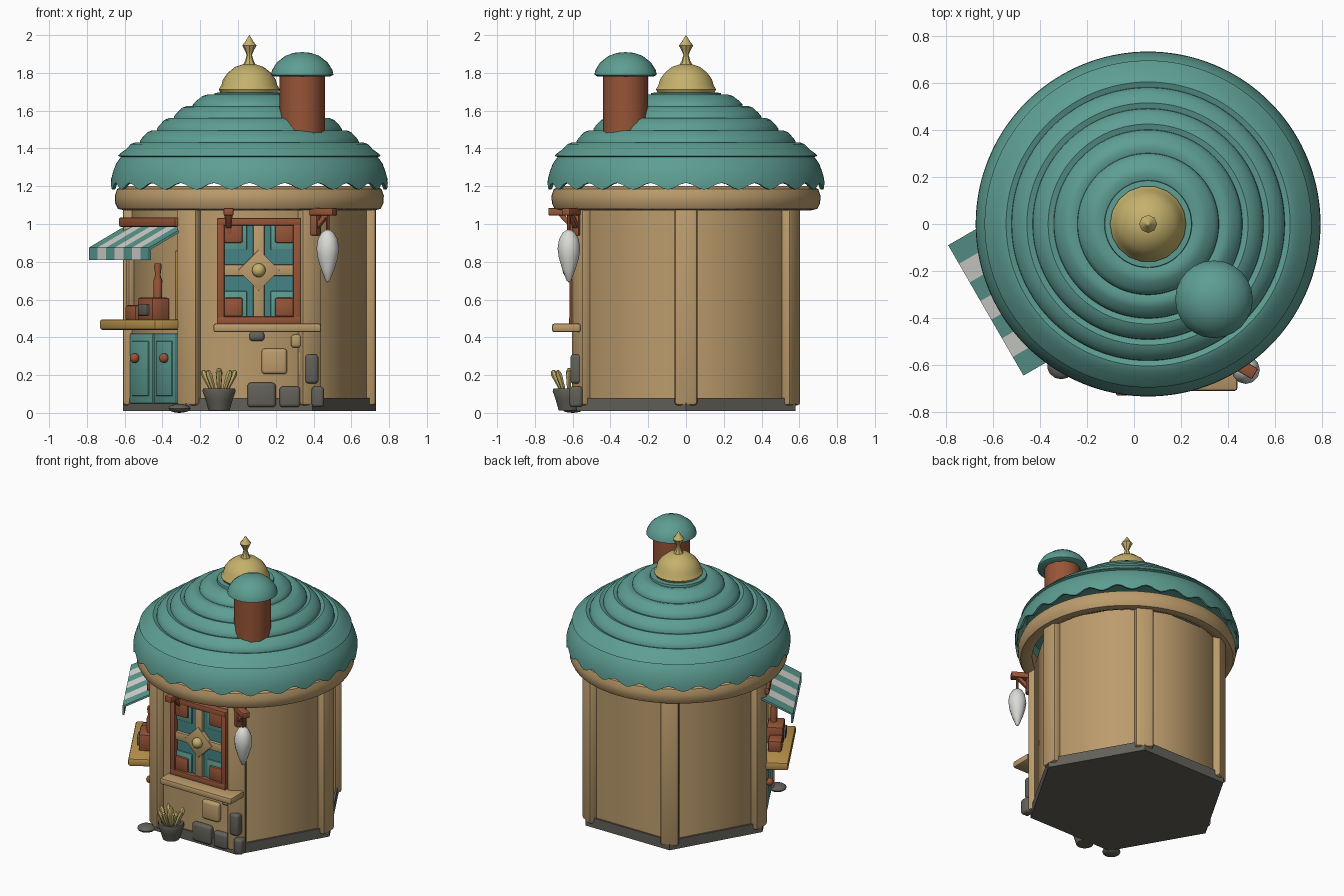
import bpy, bmesh, math
from mathutils import Matrix, Vector

if "Cube" in bpy.data.objects:
    bpy.data.objects.remove(bpy.data.objects["Cube"])

CX, APO = 0.06, 0.567          # building axis and wall distance


def mat(name, r, g, b):
    m = bpy.data.materials.new(name)
    m.diffuse_color = (r, g, b, 1)
    m.use_nodes = True
    m.node_tree.nodes["Principled BSDF"].inputs["Base Color"].default_value = m.diffuse_color
    return m


TEAL = mat("teal", .11, .34, .29)
DEEP = mat("deep_teal", .06, .23, .23)
TAN = mat("tan_plaster", .50, .33, .15)
BRICK = mat("red_brown", .31, .09, .038)
GOLD = mat("pale_gold", .56, .44, .15)
WOOD = mat("golden_wood", .50, .30, .075)
STONE = mat("grey_stone", .125, .118, .10)
WHITE = mat("off_white", .70, .70, .67)


def finish(name, bm, mats, M=Matrix()):
    bmesh.ops.recalc_face_normals(bm, faces=bm.faces)
    me = bpy.data.meshes.new(name)
    bm.transform(M)
    bm.to_mesh(me)
    bm.free()
    for m in mats:
        me.materials.append(m)
    ob = bpy.data.objects.new(name, me)
    bpy.context.collection.objects.link(ob)
    return ob


def frame(deg, dist=APO):
    # local x runs along the wall, local -y points outward
    a = math.radians(deg)
    return Matrix.Translation((CX + dist * math.cos(a), dist * math.sin(a), 0)) @ Matrix.Rotation(a + math.pi / 2, 4, 'Z')


FRONT, SHOP, SIDE = frame(270), frame(210), frame(330)


def box(name, m, F, u, d, z, bevel=.006, tilt=0, roll=0, seg=2):
    bm = bmesh.new()
    bmesh.ops.create_cube(bm, size=1)
    size = (u[1] - u[0], d[1] - d[0], z[1] - z[0])
    bm.transform(Matrix.Diagonal((*size, 1)))
    if bevel:
        bmesh.ops.bevel(bm, geom=bm.edges[:], offset=min(bevel, min(size) * .45), segments=seg,
                        profile=.5, affect='EDGES')
    c = Vector(((u[0] + u[1]) / 2, -(d[0] + d[1]) / 2, (z[0] + z[1]) / 2))
    L = Matrix.Translation(c) @ Matrix.Rotation(tilt, 4, 'X') @ Matrix.Rotation(roll, 4, 'Y')
    return finish(name, bm, [m], F @ L)


def lathe(name, m, prof, n, M, wave=None, closed=False):
    # prof is (radius, z); wave(point_index, angle) shifts z
    bm = bmesh.new()
    rings = []
    for i, (r, z) in enumerate(prof):
        if r < 1e-5:
            rings.append([bm.verts.new((0, 0, z))] * n)
            continue
        rings.append([bm.verts.new((r * math.cos(t), r * math.sin(t), z + (wave(i, t) if wave else 0)))
                      for t in (2 * math.pi * k / n for k in range(n))])
    pairs = list(zip(rings, rings[1:])) + ([(rings[-1], rings[0])] if closed else [])
    for A, B in pairs:
        for k in range(n):
            vs = list(dict.fromkeys((A[k], A[(k + 1) % n], B[(k + 1) % n], B[k])))
            bm.faces.new(vs)
    return finish(name, bm, [m], M)


def at(x, y, z=0):
    return Matrix.Translation((x, y, z))


def ball(name, m, F, u, d, z, r, sq=1):
    bm = bmesh.new()
    bmesh.ops.create_uvsphere(bm, u_segments=14, v_segments=8, radius=r)
    bm.transform(Matrix.Diagonal((1, 1, sq, 1)))
    return finish(name, bm, [m], F @ at(u, -d, z))


AXIS = at(CX, 0)

# hexagonal body, plinth and corner posts
lathe("plinth", STONE, [(0, .01), (.67, .01), (.67, .08), (0, .08)], 6, AXIS)
walls = lathe("walls", TAN, [(0, .06), (.655, .06), (.655, 1.12), (0, 1.12)], 6, AXIS)
for k in range(6):
    box("corner_post_%d" % k, TAN, frame(60 * k, 0), (-.06, .06), (.60, .67), (.04, 1.12), .016)

# round eave beam
lathe("eave_beam", TAN, [(.62, 1.09), (.66, 1.072), (.695, 1.08), (.71, 1.11), (.712, 1.15), (.70, 1.185),
                         (.67, 1.20), (.62, 1.20)], 64, AXIS, closed=True)

# roof: scalloped skirt, then stacked rolls, closed by an inner ceiling
prof = [(0, 1.33), (.655, 1.33), (.70, 1.28), (.718, 1.20), (.733, 1.20), (.731, 1.24), (.72, 1.28), (.705, 1.32),
        (.68, 1.355), (.695, 1.36), (.688, 1.37)]
steps = [(.67, 1.375), (.585, 1.435), (.495, 1.50), (.405, 1.565), (.305, 1.63), (.19, 1.69)]
for (r0, z0), (r1, z1) in zip(steps, steps[1:]):
    for t in (.2, .5, .78):
        prof.append((r0 + (r1 - r0) * t, z0 + (z1 - z0) * t + .022 * math.sin(math.pi * t) - .004))
    prof.append((r1 - .004, z1 - .012))
    prof.append((r1 - .006, z1 + .004))
prof += [(.17, 1.695), (0, 1.70)]
lathe("scalloped_roof", TEAL, prof, 144, AXIS,
      lambda i, t: .018 * math.cos(24 * (t + math.pi / 2)) if i in (3, 4) else 0)

# gold cap and spire
lathe("roof_cap", GOLD, [(0, 1.69), (.15, 1.69), (.162, 1.712), (.148, 1.735), (.14, 1.765), (.115, 1.80),
                         (.075, 1.832), (.035, 1.845), (0, 1.847)], 18, AXIS)
lathe("spire", GOLD, [(0, 1.83), (.038, 1.835), (.022, 1.865), (.014, 1.895), (.022, 1.915), (.038, 1.945),
                      (.022, 1.965), (.01, 1.985), (0, 2.0)], 8, AXIS)

# chimney with domed hat
lathe("chimney", BRICK, [(0, 1.42), (.12, 1.42), (.12, 1.80), (0, 1.80)], 12, at(.34, -.32))
lathe("chimney_hat", TEAL, [(0, 1.79), (.15, 1.782), (.165, 1.79), (.16, 1.815), (.135, 1.855), (.09, 1.89),
                            (.045, 1.906), (0, 1.91)], 24, at(.34, -.32))

# front window: u = x - 0.06, centred at u = 0.05
WU, WZ = .05, .755
box("window_panel", DEEP, FRONT, (WU - .19, WU + .19), (-.01, .02), (.49, 1.01), 0)
for s, n in ((-1, "left"), (1, "right")):
    c = WU + s * .202
    box("window_jamb_" + n, BRICK, FRONT, (c - .02, c + .02), (0, .05), (.475, 1.03))
    for t, v in ((-1, "lower"), (1, "upper")):
        cu, cz = WU + s * .125, WZ + t * .185
        box("pane_%s_%s" % (v, n), TEAL, FRONT, (cu - .062, cu + .062), (.015, .028), (cz - .075, cz + .075), .004)
        cu, cz = WU + s * .135, WZ + t * .195
        box("pane_block_%s_%s" % (v, n), BRICK, FRONT, (cu - .05, cu + .05), (.02, .045), (cz - .05, cz + .05), .012)
for z, n in ((.49, "bottom"), (1.012, "top")):
    box("window_rail_" + n, BRICK, FRONT, (WU - .222, WU + .222), (0, .052), (z - .02, z + .02))
box("window_bar_upright", TAN, FRONT, (WU - .03, WU + .03), (.01, .04), (.50, 1.0))
box("window_bar_cross", TAN, FRONT, (WU - .185, WU + .185), (.01, .042), (WZ - .03, WZ + .03))
box("window_diamond", TAN, FRONT, (WU - .078, WU + .078), (.01, .047), (WZ - .078, WZ + .078), .004, roll=math.pi / 4)
ball("window_knob", GOLD, FRONT, WU, .05, WZ, .037)
box("window_sill", TAN, FRONT, (-.19, .38), (-.01, .142), (.427, .473), .012)

# empty hook bracket above the window, and the lantern bracket at the corner
for nm, F, u, ln in (("window", FRONT, -.11, .162), ("lantern", SIDE, -.325, .145)):
    box(nm + "_bracket_arm", BRICK, F, (u - .026, u + .026), (-.01, ln), (1.045, 1.085))
    box(nm + "_bracket_plate", BRICK, F, (u - .022, u + .022), (-.01, .045), (.94, 1.06))
    box(nm + "_bracket_brace", BRICK, F, (u - .015, u + .015), (.045, .07), (.95, 1.07), .004, tilt=.75)
LAMP = at(.475, -.62)
lathe("lantern_hanger", BRICK, [(0, .95), (.009, .95), (.009, 1.06), (0, 1.06)], 8, LAMP)
lathe("lantern", WHITE, [(0, .69), (.012, .70), (.035, .76), (.053, .82), (.06, .87), (.052, .92), (.032, .955),
                         (.012, .968), (0, .97)], 12, LAMP)

# wall stones: x range, z range, outward depth, material
stones = [(.05, .20, .03, .16, .035, STONE), (.22, .33, .03, .14, .035, STONE), (.39, .455, .03, .14, .05, STONE),
          (.355, .425, .155, .31, .045, STONE), (.06, .14, .38, .43, .025, STONE), (.125, .26, .205, .34, .03, TAN),
          (.28, .335, .345, .415, .03, TAN), (.32, .352, .19, .33, .02, TAN)]
for i, (x0, x1, z0, z1, d, m) in enumerate(stones):
    box("wall_stone_%d" % i, m, FRONT, (x0 - CX, x1 - CX), (-.02, d), (z0, z1), .018, seg=3)

# plant pot with a fan of leaves
POT = at(-.10, -.62)
lathe("plant_pot", STONE, [(0, .012), (.055, .012), (.072, .07), (.088, .115), (.084, .13), (.065, .13), (.06, .11),
                           (0, .11)], 14, POT)
for i in range(9):
    a = 2 * math.pi * i / 8
    lean = .42 if i < 8 else 0
    L = POT @ at(.03 * math.cos(a) * (i < 8), .03 * math.sin(a) * (i < 8), .10) @ Matrix.Rotation(a, 4, 'Z') \
        @ Matrix.Rotation(lean, 4, 'Y')
    lathe("leaf_%d" % i, GOLD, [(0, 0), (.009, 0), (.018, .115), (.010, .135), (0, .138)], 6, L)
ball("step_pebble", STONE, at(-.31, -.60), 0, 0, .024, .06, .4)

# shop side: striped awning
N, HALF = 7, .32
sect = [(0, .985), (.214, .875), (.214, .81), (.202, .81), (.202, .867), (0, .97)]
bm = bmesh.new()
rows = [[bm.verts.new((-.027 - HALF + 2 * HALF * i / N, -d, z)) for d, z in sect] for i in range(N + 1)]
for i in range(N):
    for j in range(6):
        k = (j + 1) % 6
        bm.faces.new((rows[i][j], rows[i][k], rows[i + 1][k], rows[i + 1][j])).material_index = i % 2
bm.faces.new(rows[0])
bm.faces.new(rows[-1])
finish("striped_awning", bm, [TEAL, WHITE], SHOP)
box("awning_rail", BRICK, SHOP, (-.31, .29), (-.01, .055), (.985, 1.035), .01)

# shop side: counter, cupboard doors, side posts and goods
box("counter", WOOD, SHOP, (-.30, .29), (-.02, .178), (.44, .495), .012)
for s, n in ((-1, "left"), (1, "right")):
    u = sorted((s * .006, s * .245))
    box("cupboard_door_" + n, TEAL, SHOP, u, (-.01, .022), (.05, .42), .005)
    u = sorted((s * .04, s * .21))
    box("door_panel_" + n, TEAL, SHOP, u, (.02, .03), (.09, .38), .005)
    ball("door_knob_" + n, BRICK, SHOP, s * .155, .045, .29, .026)
    box("hatch_post_" + n, WOOD if s > 0 else TAN, SHOP, (s * .255 - .015, s * .255 + .015), (-.01, .03), (.49, .86))
box("goods_box", BRICK, SHOP, (0, .16), (.01, .12), (.49, .61), .012)
box("goods_box_front", STONE, SHOP, (.03, .13), (.115, .135), (.515, .575), .008)
box("goods_tray", BRICK, SHOP, (-.13, -.02), (.03, .12), (.49, .57), .012)
lathe("bottle", BRICK, [(0, .60), (.022, .60), (.024, .70), (.014, .73), (.02, .77), (.018, .79), (0, .79)], 10,
      SHOP @ at(.10, -.05))

# smooth shading with sharp edges kept; walls blend softly round their corners
for ob in bpy.data.objects:
    ob.select_set(ob is not walls)
    bpy.context.view_layer.objects.active = ob
bpy.ops.object.shade_smooth_by_angle(angle=math.radians(40))
bpy.ops.object.select_all(action='DESELECT')
walls.select_set(True)
bpy.context.view_layer.objects.active = walls
bpy.ops.object.shade_smooth_by_angle(angle=math.radians(70))
